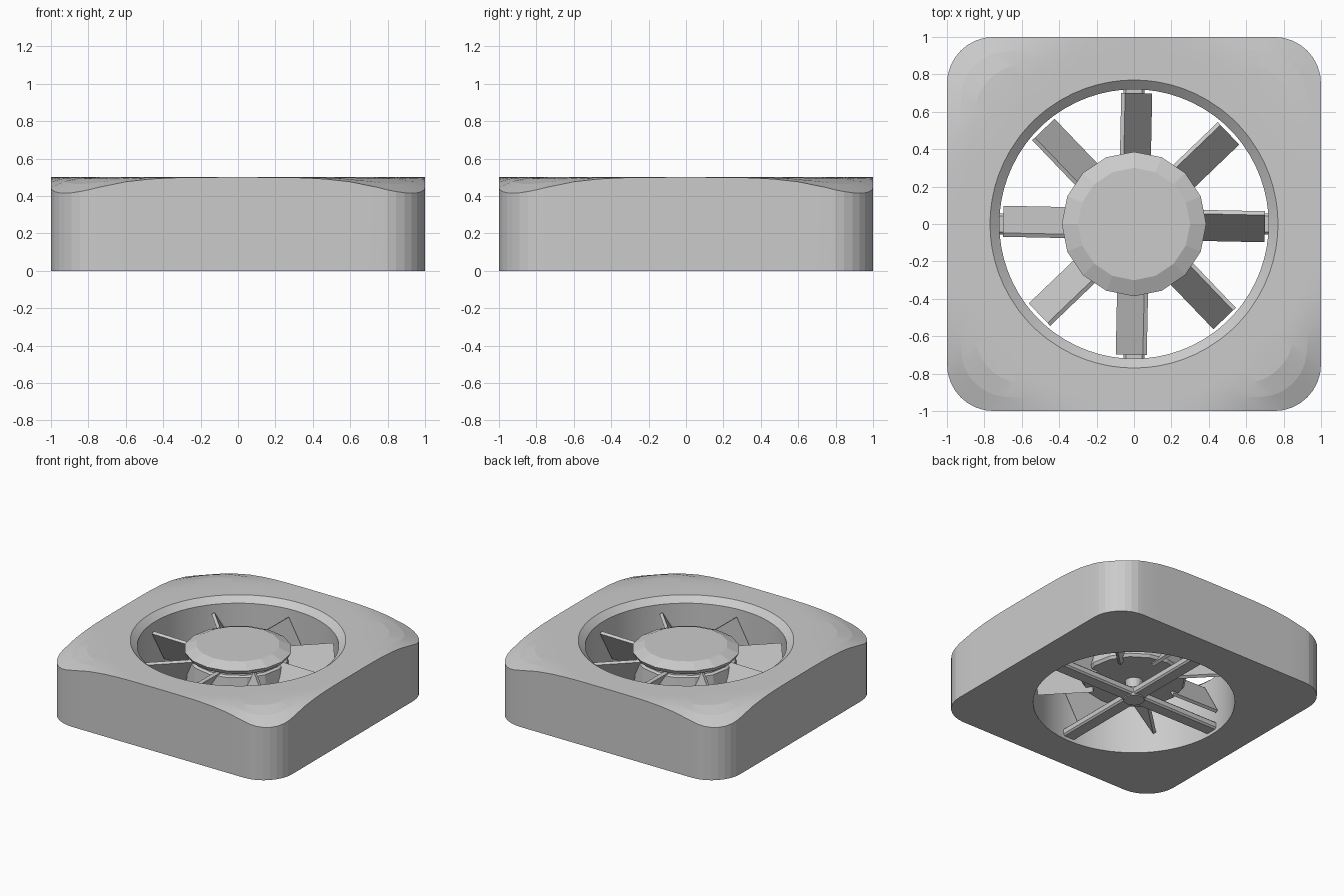
import bpy, bmesh
from math import pi, sin, cos, tan, atan2, hypot, radians
from mathutils import Matrix

if "Cube" in bpy.data.objects:
    bpy.data.objects.remove(bpy.data.objects["Cube"])


def make_object(name, bm):
    bmesh.ops.recalc_face_normals(bm, faces=bm.faces)
    mesh = bpy.data.meshes.new(name)
    bm.to_mesh(mesh)
    bm.free()
    ob = bpy.data.objects.new(name, mesh)
    bpy.context.collection.objects.link(ob)
    return ob


def lathe(name, profile, sides):
    """Turn (radius, z) points around z, capping both ends."""
    bm = bmesh.new()
    rings = [[bm.verts.new((r * cos(2 * pi * i / sides), r * sin(2 * pi * i / sides), z))
              for i in range(sides)] for r, z in profile]
    for a, b in zip(rings, rings[1:]):
        for i in range(sides):
            j = (i + 1) % sides
            bm.faces.new((a[i], a[j], b[j], b[i]))
    bm.faces.new(rings[0])
    bm.faces.new(rings[-1])
    return make_object(name, bm)


# Housing: rounded square with a round duct, top falling away at the corners
def top_z(r):
    return 0.5 - 0.88 * max(0.0, r - 1.0) ** 2


CORNER = 0.25
STRAIGHT = 1 - CORNER
outline = []
for k in range(4):
    q = k * pi / 2
    side = [(1.0, STRAIGHT * tan(radians(45) * t / 7)) for t in range(-6, 7)]
    side += [(STRAIGHT + CORNER * cos(a), STRAIGHT + CORNER * sin(a))
             for a in (pi / 2 * i / 8 for i in range(8))]
    side[13] = (1.0, STRAIGHT)
    side.insert(0, (1.0, -STRAIGHT))
    outline += [(x * cos(q) - y * sin(q), x * sin(q) + y * cos(q)) for x, y in side]

bm = bmesh.new()
columns = []
for x, y in outline:
    R, a = hypot(x, y), atan2(y, x)
    section = [(0.72, 0), (0.72, 0.457)]
    section += [(0.77 + (R - 0.77) * t / 5, top_z(0.77 + (R - 0.77) * t / 5)) for t in range(6)]
    section += [(R, 0)]
    columns.append([bm.verts.new((r * cos(a), r * sin(a), z)) for r, z in section])
for i, a in enumerate(columns):
    b = columns[(i + 1) % len(columns)]
    for j in range(len(a)):
        k = (j + 1) % len(a)
        bm.faces.new((a[j], a[k], b[k], b[j]))
housing = make_object("housing", bm)
bpy.context.view_layer.objects.active = housing
housing.select_set(True)
bpy.ops.object.shade_smooth_by_angle(angle=radians(8))
housing.select_set(False)

# Hub: faceted cap with a groove above the motor body
lathe("hub", [(0.36, 0.17), (0.375, 0.19), (0.36, 0.37), (0.34, 0.38), (0.34, 0.395),
              (0.37, 0.405), (0.386, 0.435), (0.30, 0.472)], 16)

# Eight pitched blades
for n in range(8):
    bm = bmesh.new()
    bmesh.ops.create_cube(bm, size=1, matrix=(
        Matrix.Rotation(n * pi / 4 - radians(1.2), 4, 'Z')
        @ Matrix.Translation((0.5, 0, 0.27))
        @ Matrix.Rotation(radians(60), 4, 'X')
        @ Matrix.Diagonal((0.40, 0.29, 0.024, 1))))
    make_object(f"blade_{n + 1}", bm)

# Crossed support struts under the rotor
for n in range(2):
    bm = bmesh.new()
    bmesh.ops.create_cube(bm, size=1, matrix=(
        Matrix.Rotation(n * pi / 2, 4, 'Z')
        @ Matrix.Translation((0, 0, 0.055))
        @ Matrix.Diagonal((1.45, 0.11, 0.06, 1))))
    long_edges = [e for e in bm.edges if e.calc_length() > 1]
    bmesh.ops.bevel(bm, geom=long_edges, offset=0.012, segments=1, affect='EDGES')
    make_object(f"strut_{n + 1}", bm)

# Centre disc and axle joining the struts to the hub
lathe("strut_disc", [(0.075, 0.018), (0.08, 0.03), (0.08, 0.09)], 16)
lathe("axle", [(0.05, 0.08), (0.065, 0.175)], 16)
